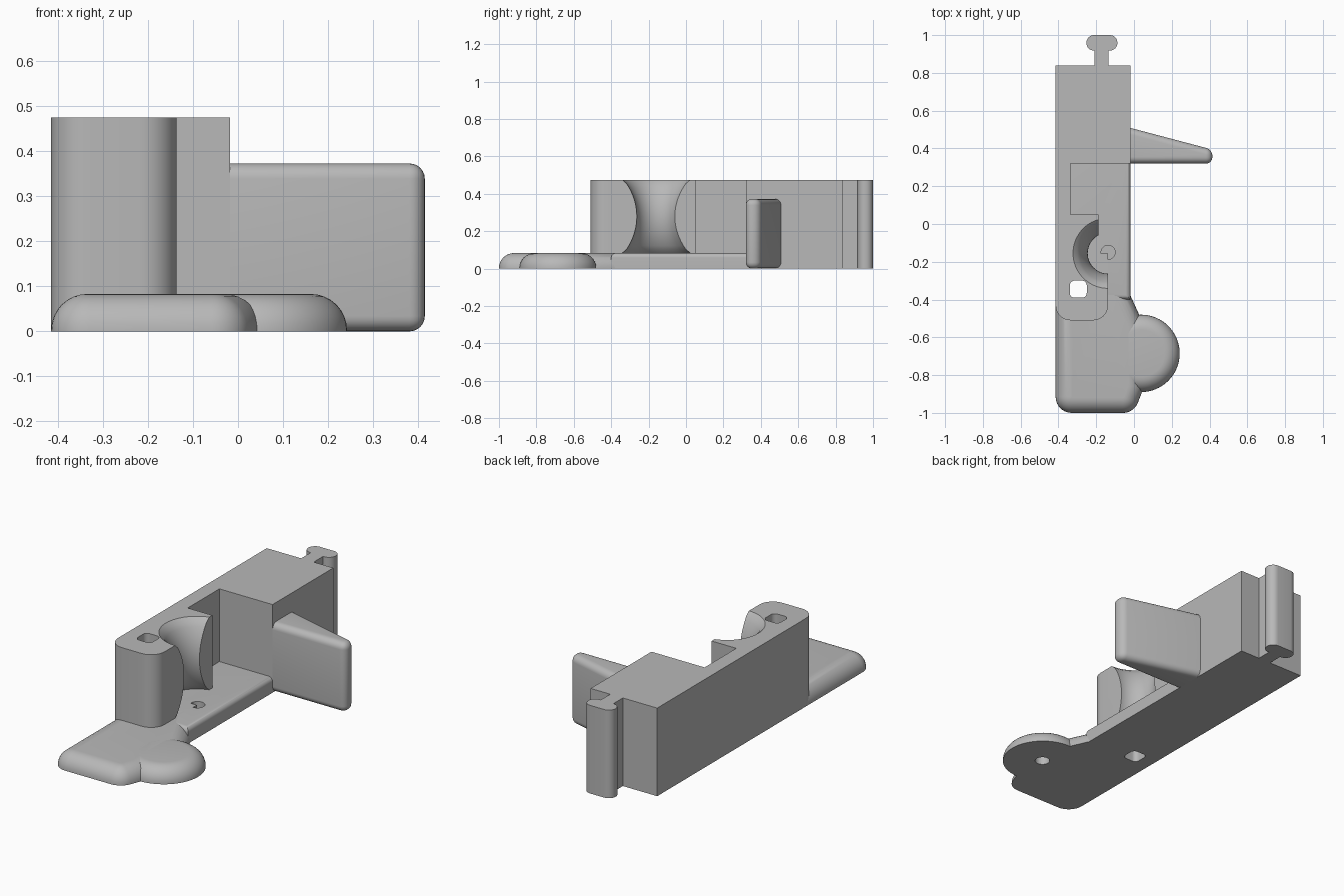
import bpy, bmesh, math
from mathutils import Vector

if "Cube" in bpy.data.objects:
    bpy.data.objects.remove(bpy.data.objects["Cube"], do_unlink=True)

GREY = (0.48, 0.48, 0.48, 1)
mat = bpy.data.materials.new("plain grey")
mat.use_nodes = True
mat.diffuse_color = GREY
mat.node_tree.nodes["Principled BSDF"].inputs["Base Color"].default_value = GREY

PLATE = 0.083
TALL = 0.475


def rounded(corners, steps=8):
    """Outline from (x, y, corner radius), counter-clockwise."""
    out = []
    n = len(corners)
    for i, (x, y, r) in enumerate(corners):
        p = Vector((x, y))
        if r == 0:
            out.append(p)
            continue
        a = (Vector(corners[i - 1][:2]) - p).normalized()
        b = (Vector(corners[(i + 1) % n][:2]) - p).normalized()
        half = a.angle(b) / 2
        centre = p + (a + b).normalized() * r / math.sin(half)
        start = p + a * r / math.tan(half) - centre
        sweep = math.pi - 2 * half
        for k in range(steps + 1):
            t = sweep * k / steps
            c, s = math.cos(t), math.sin(t)
            out.append(centre + Vector((start.x * c - start.y * s, start.x * s + start.y * c)))
    return out


def circle(x, y, r, n=64):
    return [Vector((x + r * math.cos(math.tau * k / n), y + r * math.sin(math.tau * k / n)))
            for k in range(n)]


def inset(pts, d):
    """Move every side of the outline inward by d."""
    out = []
    for i, p in enumerate(pts):
        e = (p - pts[i - 1]).normalized()
        f = (pts[(i + 1) % len(pts)] - p).normalized()
        m, q = Vector((-e.y, e.x)), Vector((-f.y, f.x))
        out.append(p + (m + q) * d / (1 + m.dot(q)))
    return out


def stack(name, rings):
    """Solid through a list of (outline, height)."""
    bm = bmesh.new()
    loops = [[bm.verts.new((p.x, p.y, z)) for p in pts] for pts, z in rings]
    n = len(loops[0])
    bm.faces.new(loops[0][::-1])
    bm.faces.new(loops[-1])
    for lo, hi in zip(loops, loops[1:]):
        for i in range(n):
            j = (i + 1) % n
            bm.faces.new((lo[i], lo[j], hi[j], hi[i]))
    bmesh.ops.recalc_face_normals(bm, faces=bm.faces)
    me = bpy.data.meshes.new(name)
    bm.to_mesh(me)
    bm.free()
    me.materials.append(mat)
    ob = bpy.data.objects.new(name, me)
    bpy.context.collection.objects.link(ob)
    return ob


def prism(name, pts, z0, z1):
    return stack(name, [(pts, z0), (pts, z1)])


def pillow(name, pts, r):
    """Plate with a quarter-round top edge."""
    rings = [(pts, 0)]
    for k in range(9):
        a = math.pi / 2 * k / 8
        rings.append((inset(pts, r * (1 - math.cos(a))), PLATE - r + r * math.sin(a)))
    return stack(name, rings)


def activate(ob):
    bpy.ops.object.select_all(action='DESELECT')
    ob.select_set(True)
    bpy.context.view_layer.objects.active = ob


def cut(ob, *cutters):
    activate(ob)
    for c in cutters:
        m = ob.modifiers.new("cut", 'BOOLEAN')
        m.operation, m.solver, m.object = 'DIFFERENCE', 'EXACT', c
        bpy.ops.object.modifier_apply(modifier=m.name)


# Tall body: front post, thin wall, rear block and key-shaped tail
body = prism("body", rounded([
    (-0.415, -0.51, 0.08), (-0.137, -0.51, 0.08), (-0.137, -0.155, 0), (-0.188, -0.155, 0),
    (-0.188, 0.05, 0), (-0.335, 0.05, 0), (-0.335, 0.32, 0), (-0.018, 0.32, 0),
    (-0.018, 0.838, 0), (-0.135, 0.838, 0), (-0.135, 0.918, 0), (-0.088, 0.918, 0.04),
    (-0.088, 1, 0.04), (-0.252, 1, 0.04), (-0.252, 0.918, 0.04), (-0.21, 0.918, 0),
    (-0.21, 0.838, 0), (-0.415, 0.838, 0)]), 0, TALL)

# Base plates and round lobe
rear_plate = pillow("rear_plate", rounded([
    (-0.41, -0.4, 0), (-0.018, -0.4, 0), (-0.018, 0.4, 0), (-0.41, 0.4, 0)]), 0.025)
front_plate = pillow("front_plate", rounded([
    (-0.415, -1, 0.085), (0, -1, 0.085), (0.05, -0.87, 0), (0.05, -0.53, 0),
    (-0.1, -0.2, 0), (-0.415, -0.2, 0)]), 0.08)
lobe = pillow("lobe", circle(0.037, -0.685, 0.205), 0.08)

# Side fin
fin = prism("fin", rounded([
    (-0.1, 0.32, 0), (0.415, 0.32, 0), (0.415, 0.394, 0), (-0.1, 0.53, 0)]), 0, 0.373)
activate(fin)
bev = fin.modifiers.new("round", 'BEVEL')
bev.width, bev.segments = 0.034, 6
bpy.ops.object.modifier_apply(modifier=bev.name)

# Waisted bore and holes
ARC = 0.31
bore_rings = []
for k in range(21):
    z = PLATE + (TALL - PLATE) * k / 20
    dz = z - (PLATE + TALL) / 2
    flare = 0.008 if k in (0, 20) else 0
    bore_rings.append((circle(-0.137, -0.155, 0.108 + ARC - math.sqrt(ARC ** 2 - dz ** 2) + flare), z))
bore_rings.append((bore_rings[-1][0], TALL + 0.05))
bore = stack("bore_cutter", bore_rings)
slot = prism("slot_cutter", rounded([
    (-0.34, -0.39, 0.025), (-0.25, -0.39, 0.025), (-0.25, -0.3, 0.025), (-0.34, -0.3, 0.025)]), -0.1, 0.6)
pin_hole = prism("pin_cutter", circle(-0.137, -0.15, 0.037, 32), 0.03, 0.2)
lobe_hole = prism("lobe_cutter", circle(0.04, -0.685, 0.037, 32), -0.1, 0.05)

cut(body, bore, slot)
cut(rear_plate, slot, pin_hole)
cut(front_plate, slot, lobe_hole)
cut(lobe, lobe_hole)
for c in (bore, slot, pin_hole, lobe_hole):
    bpy.data.objects.remove(c, do_unlink=True)

for ob in (body, rear_plate, front_plate, lobe, fin):
    activate(ob)
    bpy.ops.object.shade_smooth_by_angle(angle=math.radians(30))
